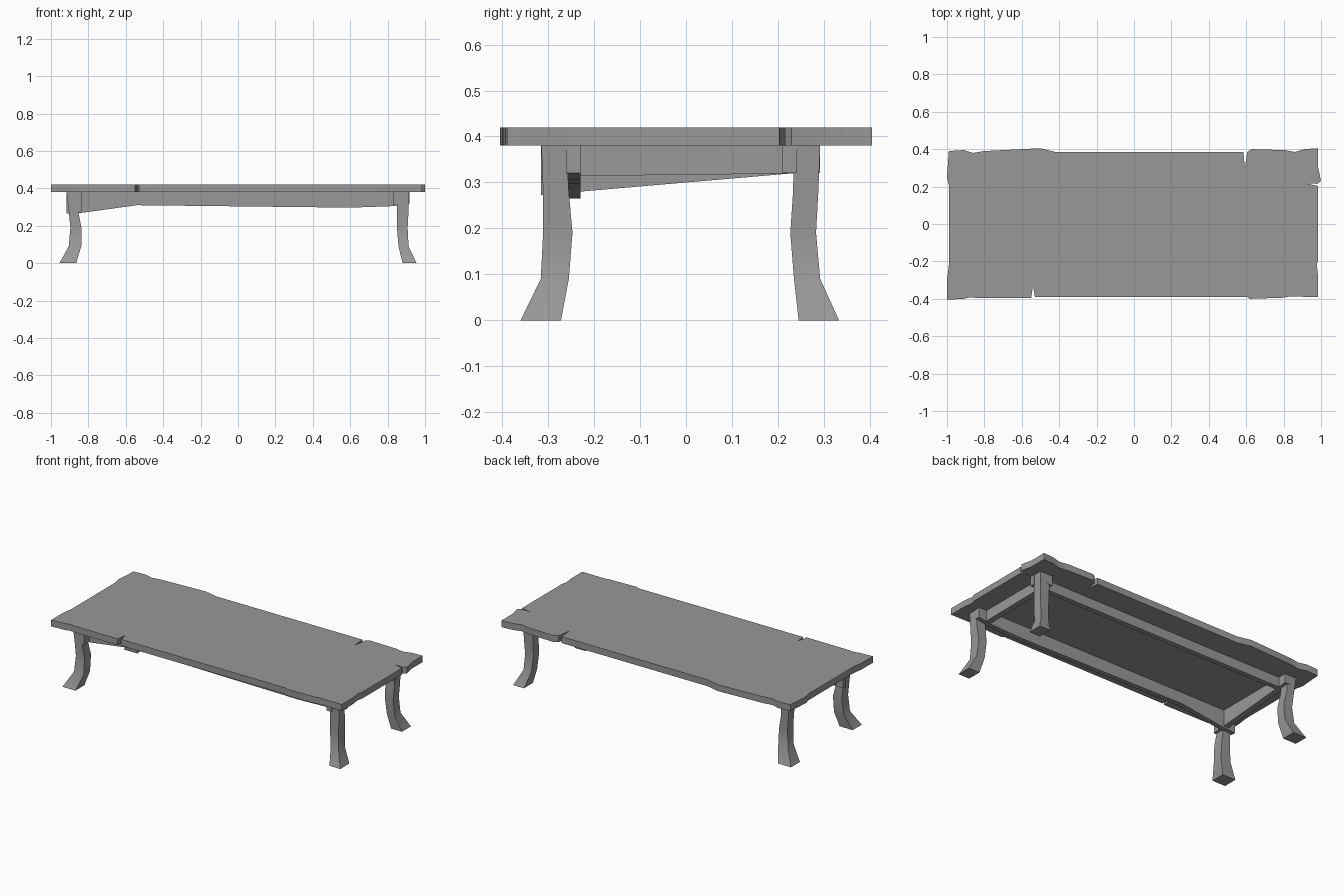
import bpy, bmesh, math

if "Cube" in bpy.data.objects:
    bpy.data.objects.remove(bpy.data.objects["Cube"])

wood = bpy.data.materials.new("dark_grey_wood")
wood.diffuse_color = (.315, .315, .315, 1)
wood.use_nodes = True
wood.node_tree.nodes["Principled BSDF"].inputs["Base Color"].default_value = wood.diffuse_color


def add_object(name, bm):
    bmesh.ops.recalc_face_normals(bm, faces=bm.faces)
    mesh = bpy.data.meshes.new(name)
    bm.to_mesh(mesh)
    bm.free()
    mesh.materials.append(wood)
    obj = bpy.data.objects.new(name, mesh)
    bpy.context.collection.objects.link(obj)
    # Soften gentle bends, keep corners sharp
    bpy.ops.object.select_all(action='DESELECT')
    obj.select_set(True)
    bpy.context.view_layer.objects.active = obj
    bpy.ops.object.shade_smooth_by_angle(angle=math.radians(32))
    return obj


def loft(name, rings):
    """Join equal rings of points with side faces and cap both ends."""
    bm = bmesh.new()
    rows = [[bm.verts.new(p) for p in ring] for ring in rings]
    n = len(rows[0])
    for a, b in zip(rows, rows[1:]):
        for i in range(n):
            j = (i + 1) % n
            bm.faces.new((a[i], a[j], b[j], b[i]))
    bm.faces.new(rows[0])
    bm.faces.new(rows[-1])
    return add_object(name, bm)


# Worn plank top with chipped, cracked edges
outline = [
    (-.99, .39), (-.91, .395), (-.86, .38), (-.80, .39), (-.50, .405),
    (-.42, .385), (.585, .385), (.593, .30), (.605, .385), (.63, .40),
    (.81, .395), (.86, .385), (.91, .40), (.985, .405),
    (.985, .30), (1.0, .23), (.98, .215), (.92, .217), (.985, .203),
    (.985, -.19), (.977, -.22), (.985, -.28), (.985, -.39),
    (.83, -.388), (.80, -.394), (.62, -.40), (.60, -.39), (-.53, -.39),
    (-.54, -.33), (-.55, -.397), (-.84, -.395), (-.88, -.392), (-.91, -.40),
    (-1.0, -.405), (-1.0, -.30), (-.99, -.22), (-.99, .21), (-1.0, .25)]
loft("table_top", [[(x, y, z) for x, y in outline] for z in (.38, .42)])

# Curved legs: (inner, outer) distances from the centre at each height
heights = (0, .09, .19, .28, .38)
x_spans = {
    "left": (-1, [(.865, .955), (.838, .905), (.837, .896), (.855, .905), (.86, .917)]),
    "right": (1, [(.88, .955), (.858, .912), (.85, .907), (.85, .912), (.85, .915)])}
y_spans = {
    "front": (-1, [(.272, .36), (.255, .316), (.247, .311), (.255, .311), (.26, .315)]),
    "back": (1, [(.245, .333), (.235, .292), (.227, .283), (.233, .288), (.235, .292)])}
for y_name, (sy, ys) in y_spans.items():
    for x_name, (sx, xs) in x_spans.items():
        rings = []
        for z, (x0, x1), (y0, y1) in zip(heights, xs, ys):
            rings.append([(sx * x, sy * y, z)
                          for x, y in ((x0, y0), (x1, y0), (x1, y1), (x0, y1))])
        loft(f"{y_name}_{x_name}_leg", rings)


# Aprons: lower edge given as (position, height), running through the legs
def apron(name, axis, near, far, lower):
    profile = lower + [(lower[-1][0], .38), (lower[0][0], .38)]
    rings = [[(p, d, z) if axis == "x" else (d, p, z) for p, z in profile]
             for d in (near, far)]
    loft(name, rings)


apron("front_apron", "x", -.26, -.23,
      [(-.918, .265), (-.83, .27), (-.54, .31), (.60, .297), (.83, .305), (.918, .32)])
apron("back_apron", "x", .21, .24,
      [(-.918, .32), (.918, .32)])
apron("left_apron", "y", -.872, -.838, [(-.316, .272), (-.23, .28), (.292, .325)])
apron("right_apron", "y", .83, .865, [(-.316, .313), (.292, .32)])
